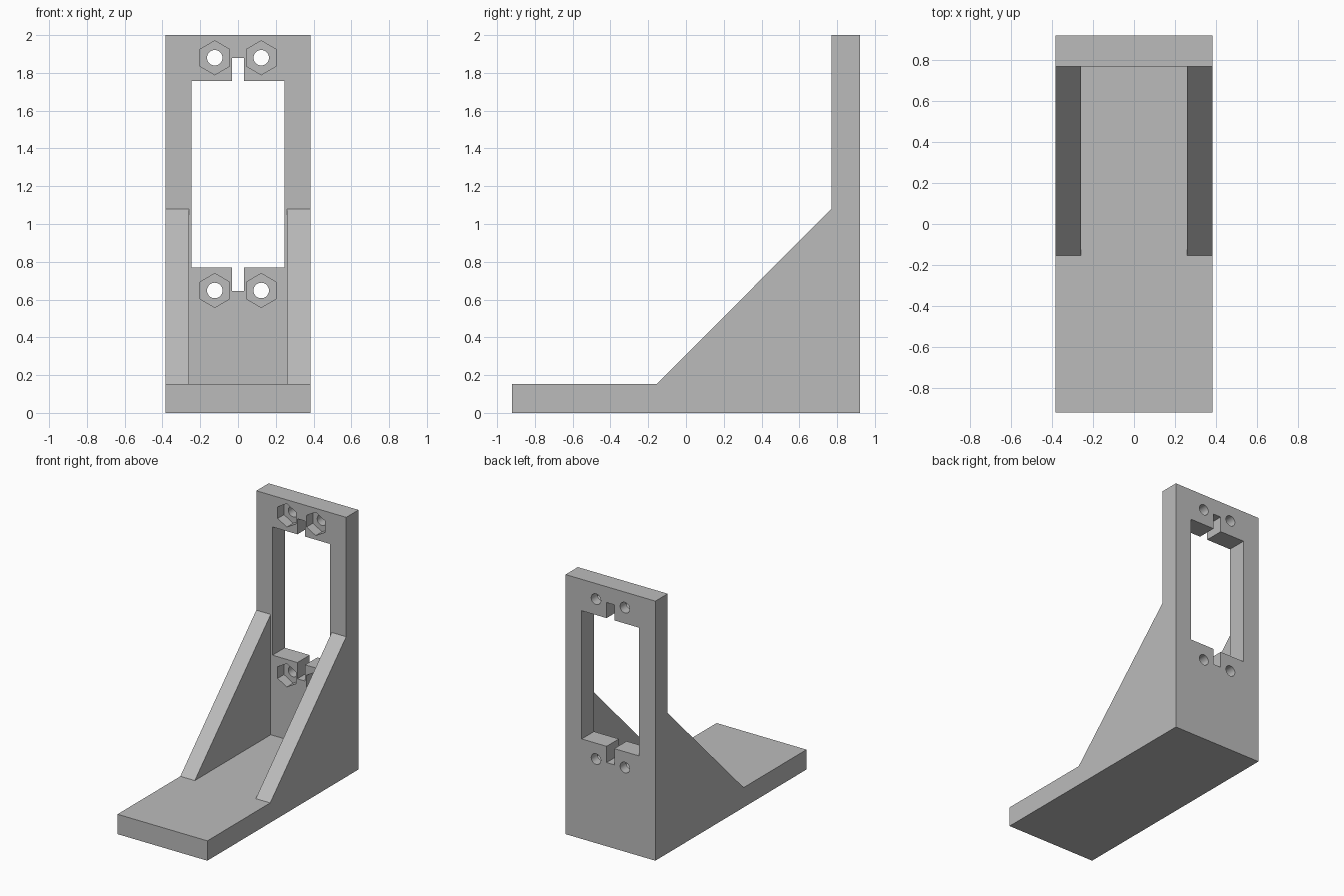
import bpy, bmesh
from math import radians, pi
from mathutils import Matrix

cube = bpy.data.objects.get("Cube")
if cube:
    bpy.data.objects.remove(cube, do_unlink=True)

grey = bpy.data.materials.new("matte grey")
grey.use_nodes = True
colour = (0.5, 0.5, 0.5, 1)
grey.diffuse_color = colour
grey.node_tree.nodes["Principled BSDF"].inputs["Base Color"].default_value = colour

HALF, INNER = 0.383, 0.26            # half width, inner side of the gussets
DEPTH, WALL, TOE = 0.92, 0.77, -0.155  # back, wall front, gusset toe
PLATE, RISE, TOP = 0.153, 1.08, 2.0


def make_object(name, bm):
    bmesh.ops.recalc_face_normals(bm, faces=bm.faces)
    mesh = bpy.data.meshes.new(name)
    bm.to_mesh(mesh)
    bm.free()
    mesh.materials.append(grey)
    obj = bpy.data.objects.new(name, mesh)
    bpy.context.collection.objects.link(obj)
    return obj


# Bracket body: base plate, upright wall and two gussets in one solid
points = {"A": (-DEPTH, 0), "B": (DEPTH, 0), "C": (DEPTH, TOP), "D": (WALL, TOP),
          "E": (WALL, RISE), "F": (WALL, PLATE), "G": (TOE, PLATE), "H": (-DEPTH, PLATE)}
bm = bmesh.new()
verts = {}


def vert(letter, x):
    if (letter, x) not in verts:
        verts[letter, x] = bm.verts.new((x, *points[letter]))
    return verts[letter, x]


def face(*keys):
    bm.faces.new([vert(*k) for k in keys])


for a, b in ("AB", "BC", "CD", "HA"):
    face((a, -HALF), (a, HALF), (b, HALF), (b, -HALF))
for a, b in ("DE", "HG"):
    face((a, -HALF), (a, HALF), (b, HALF), (b, INNER), (b, -INNER), (b, -HALF))
for a, b in ("EF", "FG"):
    face((a, -INNER), (a, INNER), (b, INNER), (b, -INNER))
for s in (-1, 1):
    face(*[(p, s * HALF) for p in "ABCDEGH"])
    face(*[(p, s * INNER) for p in "EFG"])
    face(("E", s * INNER), ("E", s * HALF), ("G", s * HALF), ("G", s * INNER))
bracket = make_object("mounting_bracket", bm)


def cut(cutter):
    cutter.hide_render = True
    mod = bracket.modifiers.new("cut", "BOOLEAN")
    mod.operation, mod.solver, mod.object = "DIFFERENCE", "EXACT", cutter
    bpy.context.view_layer.objects.active = bracket
    bpy.ops.object.modifier_apply(modifier=mod.name)
    bpy.data.objects.remove(cutter, do_unlink=True)


def box_cutter(name, half_x, z0, z1):
    bm = bmesh.new()
    bmesh.ops.create_cube(bm, size=1)
    for v in bm.verts:
        v.co = (v.co.x * 2 * half_x, WALL + 0.08 + v.co.y * 0.4,
                (z0 + z1) / 2 + v.co.z * (z1 - z0))
    return make_object(name, bm)


def round_cutter(name, x, z, radius, sides, y0, y1):
    turn = (Matrix.Translation((x, (y0 + y1) / 2, z)) @ Matrix.Rotation(pi / 2, 4, "X"))
    bm = bmesh.new()
    bmesh.ops.create_cone(bm, cap_ends=True, segments=sides, radius1=radius,
                          radius2=radius, depth=y1 - y0, matrix=turn)
    return make_object(name, bm)


# Window with its narrow cable slots
cut(box_cutter("window_cutter", 0.245, 0.77, 1.758))
cut(box_cutter("slot_cutter", 0.033, 0.645, 1.878))

# Bolt holes with hexagonal nut pockets on the front
for z in (0.648, 1.88):
    for x in (-0.123, 0.123):
        cut(round_cutter("nut_cutter", x, z, 0.09, 6, WALL - 0.1, WALL + 0.077))
        cut(round_cutter("bolt_cutter", x, z, 0.041, 32, WALL - 0.1, DEPTH + 0.1))

bpy.ops.object.select_all(action="DESELECT")
bracket.select_set(True)
bpy.context.view_layer.objects.active = bracket
bpy.ops.object.shade_smooth_by_angle(angle=radians(30))
